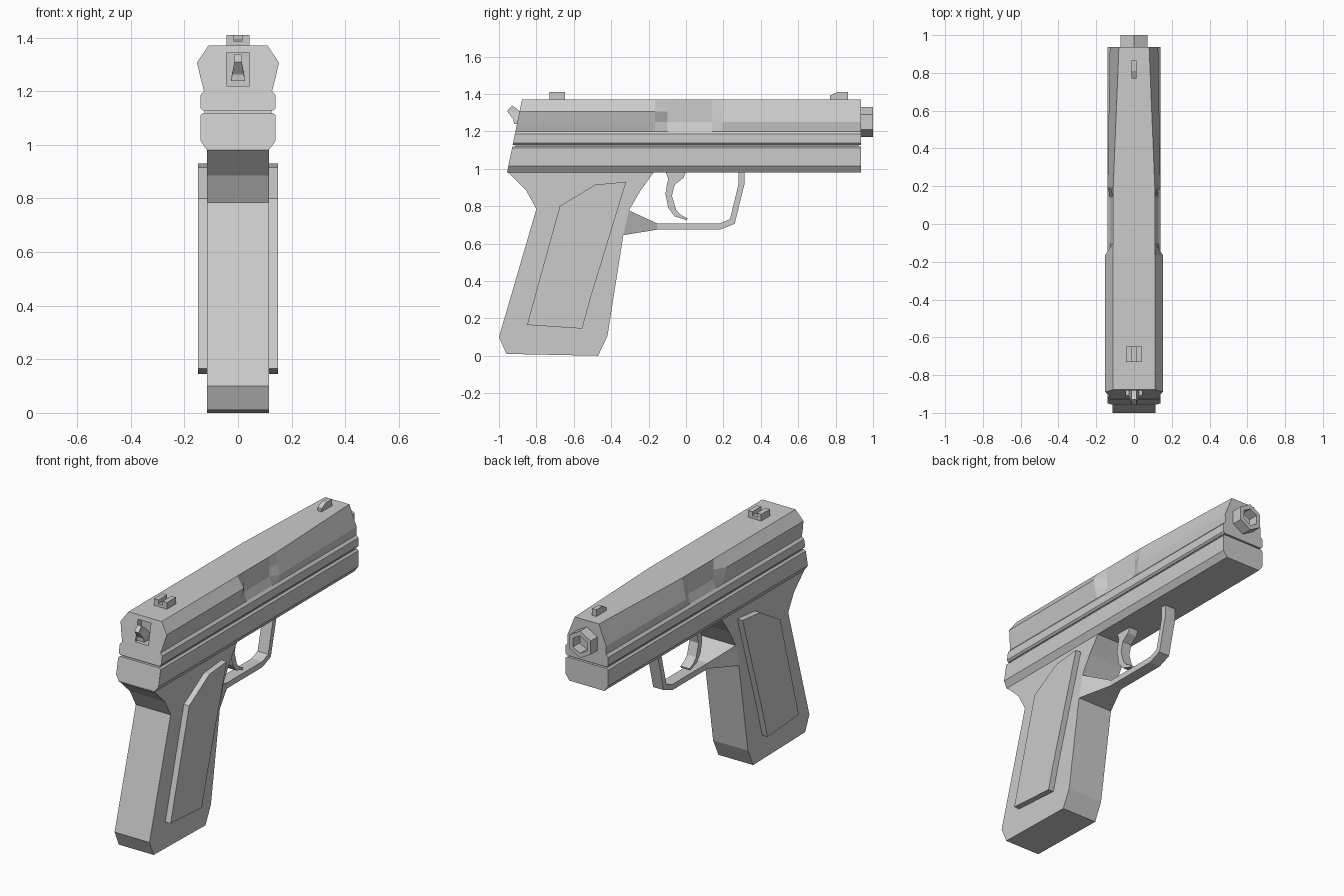
import bpy, bmesh, math

cube = bpy.data.objects.get("Cube")
if cube:
    bpy.data.objects.remove(cube, do_unlink=True)

grey = bpy.data.materials.new("plain grey")
grey.use_nodes = True
grey.diffuse_color = (0.6, 0.6, 0.6, 1)
grey.node_tree.nodes["Principled BSDF"].inputs["Base Color"].default_value = (0.6, 0.6, 0.6, 1)


def finish(name, bm):
    """Turn a bmesh into a named, flat-shaded object."""
    bmesh.ops.recalc_face_normals(bm, faces=bm.faces)
    mesh = bpy.data.meshes.new(name)
    bm.to_mesh(mesh)
    bm.free()
    mesh.materials.append(grey)
    obj = bpy.data.objects.new(name, mesh)
    bpy.context.collection.objects.link(obj)
    return obj


def loft(name, rings):
    """Skin closed rings of points and cap both ends."""
    bm = bmesh.new()
    rows = [[bm.verts.new(p) for p in ring] for ring in rings]
    n = len(rows[0])
    for a, b in zip(rows, rows[1:]):
        for i in range(n):
            j = (i + 1) % n
            bm.faces.new((a[i], a[j], b[j], b[i]))
    bm.faces.new(rows[0])
    bm.faces.new(rows[-1])
    return finish(name, bm)


def plate(name, outline, x0, x1):
    """Side outline (y, z) extruded across x."""
    return loft(name, [[(x, y, z) for y, z in outline] for x in (x0, x1)])


def bar(name, pairs):
    """Bar through (outer point, inner point, half width) stations."""
    return loft(name, [[(-w, *o), (w, *o), (w, *i), (-w, *i)] for o, i, w in pairs])


def section(half, y):
    """Mirror a half profile (x, z); y is a number or a function of z."""
    place = y if callable(y) else lambda z: y
    return [(x, place(z), z) for x, z in half] + [(-x, place(z), z) for x, z in reversed(half)]


def cut(target, cutter):
    mod = target.modifiers.new("cut", 'BOOLEAN')
    mod.operation = 'DIFFERENCE'
    mod.solver = 'EXACT'
    mod.object = cutter
    bpy.context.view_layer.objects.active = target
    bpy.ops.object.modifier_apply(modifier=mod.name)
    bpy.data.objects.remove(cutter, do_unlink=True)


def rear(z):
    """Slanted back end shared by slide and frame."""
    return -0.877 - (1.37 - z) * 0.205


FRONT = 0.936


# Slide: top edge, ridge and lower ridge widths change along its length
def slide_half(top, ridge, low):
    return [(top, 1.37), (ridge, 1.307), (low, 1.25), (0.127, 1.2),
            (0.14, 1.185), (0.14, 1.137), (0.13, 1.127)]


full = slide_half(0.11, 0.153, 0.14)
port = slide_half(0.11, 0.11, 0.11)
slide = loft("slide", [section(full, rear), section(full, -0.165),
                       section(port, -0.1), section(port, 0.14),
                       section(slide_half(0.11, 0.126, 0.14), 0.195),
                       section(slide_half(0.08, 0.105, 0.128), FRONT)])
cut(slide, plate("hammer_pocket", [(-1, 1.22), (-0.85, 1.22), (-0.85, 1.345), (-1, 1.345)],
                 -0.043, 0.043))

# Rail set back between slide and frame
rail = [(0.125, 1.14), (0.125, 1.1)]
loft("rail", [section(rail, lambda z: rear(z) + 0.015), section(rail, FRONT - 0.015)])

# Frame
frame = [(0.13, 1.118), (0.14, 1.11), (0.14, 1.015), (0.115, 0.98)]
loft("frame", [section(frame, rear), section(frame, FRONT)])

# Grip and its side panels
plate("grip", [(-0.957, 0.985), (-0.855, 0.885), (-0.80, 0.785), (-1.0, 0.10),
               (-0.96, 0.01), (-0.47, 0.0), (-0.42, 0.105), (-0.335, 0.645),
               (-0.305, 0.777), (-0.245, 0.88), (-0.17, 0.985)], -0.115, 0.115)
panel = [(-0.32, 0.93), (-0.485, 0.915), (-0.675, 0.80), (-0.85, 0.165),
         (-0.555, 0.145), (-0.51, 0.31)]
for side, name in ((1, "left_grip_panel"), (-1, "right_grip_panel")):
    plate(name, panel, side * 0.11, side * 0.15)

# Trigger guard, flaring to the grip
G = 0.035
bar("trigger_guard", [((-0.335, 0.645), (-0.305, 0.777), 0.115),
                      ((-0.155, 0.674), (-0.155, 0.708), G),
                      ((0.18, 0.674), (0.18, 0.708), G),
                      ((0.26, 0.705), (0.235, 0.73), G),
                      ((0.312, 0.915), (0.28, 0.915), G),
                      ((0.312, 0.985), (0.28, 0.985), G)])

# Trigger
T = 0.03
bar("trigger", [((0.0, 0.985), (-0.11, 0.985), T), ((-0.015, 0.95), (-0.095, 0.945), T),
                ((-0.06, 0.915), (-0.102, 0.915), T), ((-0.075, 0.855), (-0.11, 0.865), T),
                ((-0.053, 0.78), (-0.095, 0.79), T), ((-0.03, 0.755), (-0.06, 0.745), T),
                ((0.008, 0.735), (0.005, 0.724), T)])

# Sights
notched = [(-0.043, 1.365), (0.043, 1.365), (0.043, 1.41), (0.014, 1.41),
           (0.014, 1.386), (-0.014, 1.386), (-0.014, 1.41), (-0.043, 1.41)]
loft("rear_sight", [[(x, y, z) for x, z in notched] for y in (-0.73, -0.648)])
plate("front_sight", [(0.77, 1.365), (0.77, 1.39), (0.81, 1.41), (0.865, 1.41),
                      (0.865, 1.365)], -0.014, 0.014)

# Hammer, wider at the foot
bar("hammer", [((-0.93, 1.338), (-0.91, 1.325), 0.013), ((-0.957, 1.308), (-0.88, 1.3), 0.014),
               ((-0.922, 1.262), (-0.86, 1.27), 0.022), ((-0.92, 1.238), (-0.845, 1.238), 0.026)])


# Six-sided barrel tip with a bore
def hexagon(r, y):
    return [(r * math.sin(a * math.pi / 3), y, 1.25 + r * math.cos(a * math.pi / 3))
            for a in range(6)]


loft("barrel", [hexagon(0.081, 0.92), hexagon(0.081, 1.0), hexagon(0.052, 1.0),
                hexagon(0.052, 0.938)])
